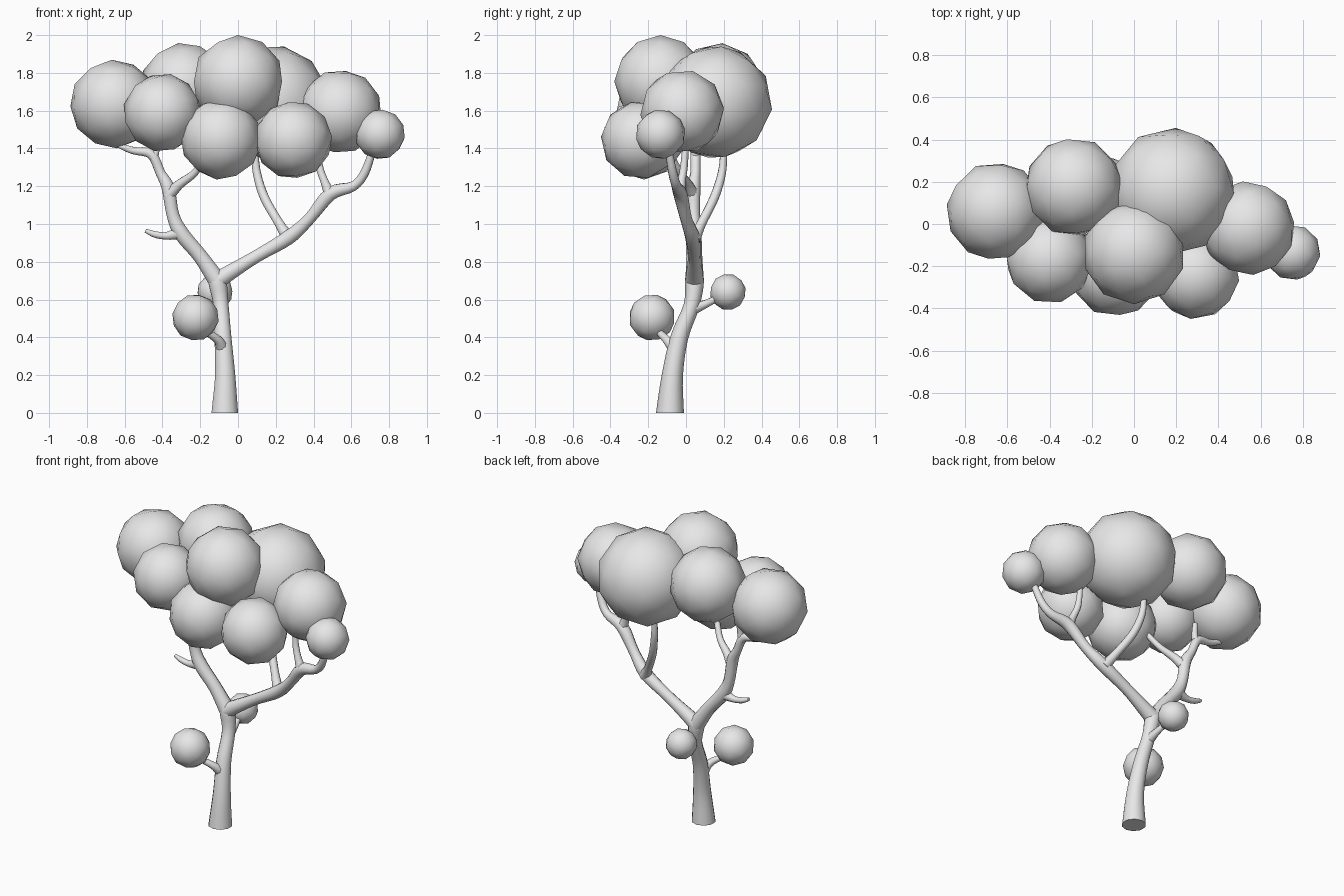
import bpy, bmesh, math, random
from mathutils import Vector, Euler

random.seed(4)
cube = bpy.data.objects.get("Cube")
if cube:
    bpy.data.objects.remove(cube, do_unlink=True)

# One plain clay colour for the whole tree
clay = bpy.data.materials.new("light_grey")
clay.use_nodes = True
grey = (0.8, 0.8, 0.8, 1)
clay.diffuse_color = grey
clay.node_tree.nodes["Principled BSDF"].inputs["Base Color"].default_value = grey


def finish(name, bm):
    mesh = bpy.data.meshes.new(name)
    bm.to_mesh(mesh)
    bm.free()
    mesh.materials.append(clay)
    obj = bpy.data.objects.new(name, mesh)
    bpy.context.collection.objects.link(obj)
    bpy.ops.object.select_all(action='DESELECT')
    obj.select_set(True)
    bpy.context.view_layer.objects.active = obj
    bpy.ops.object.shade_smooth_by_angle(angle=math.radians(45))


def spline(points, steps=4):
    """Smooth path through points of x, y, z, radius."""
    pts = [Vector(p) for p in points]
    pts = [2 * pts[0] - pts[1]] + pts + [2 * pts[-1] - pts[-2]]
    out = []
    for a, b, c, d in zip(pts, pts[1:], pts[2:], pts[3:]):
        for i in range(steps):
            t = i / steps
            out.append(0.5 * (2 * b + (c - a) * t + (2 * a - 5 * b + 4 * c - d) * t**2
                              + (3 * b - a - 3 * c + d) * t**3))
    return out + [pts[-2]]


def limb(name, points, flat_base=False, sides=10):
    """Tapered tube with closed ends."""
    path = spline(points)
    bm = bmesh.new()
    rings = []
    side = Vector((0, 1, 0))
    for i, p in enumerate(path):
        ahead = path[min(i + 1, len(path) - 1)].to_3d()
        tangent = (ahead - path[max(i - 1, 0)].to_3d()).normalized()
        if flat_base and i == 0:
            tangent = Vector((0, 0, 1))
        side = (side - tangent * side.dot(tangent)).normalized()
        other = tangent.cross(side)
        ring = []
        for k in range(sides):
            a = math.tau * k / sides
            ring.append(bm.verts.new(p.to_3d() + p.w * (side * math.cos(a) + other * math.sin(a))))
        rings.append(ring)
    for low, high in zip(rings, rings[1:]):
        for k in range(sides):
            n = (k + 1) % sides
            bm.faces.new((low[k], low[n], high[n], high[k]))
    bm.faces.new(rings[0][::-1])
    bm.faces.new(rings[-1])
    finish(name, bm)


def leaf_ball(name, x, y, z, r, turn=True):
    """Coarse round clump of foliage."""
    bm = bmesh.new()
    bmesh.ops.create_icosphere(bm, subdivisions=2, radius=r)
    if turn:
        rot = Euler([random.uniform(0, math.tau) for _ in range(3)]).to_matrix()
        bmesh.ops.rotate(bm, verts=bm.verts, matrix=rot)
    bmesh.ops.translate(bm, verts=bm.verts, vec=(x, y, z))
    finish(name, bm)


# Trunk and the two main boughs
fork = (-.11, .045, .70, .05)
limb("trunk", [(-.07, -.085, 0, .074), (-.068, -.072, .2, .056), (-.08, -.035, .4, .047),
               (-.09, .03, .57, .042), fork, (-.125, .045, .75, .03)], flat_base=True)
limb("right_bough", [fork, (-.2, .045, .83, .041), (-.3, .04, .95, .042),
                     (-.345, .04, 1.05, .035), (-.37, .04, 1.19, .036), (-.41, .05, 1.27, .027),
                     (-.46, .05, 1.37, .027), (-.56, .05, 1.39, .02), (-.66, .06, 1.43, .014)])
limb("left_bough", [fork, (-.04, .045, .745, .043), (.1, .045, .83, .035), (.27, .035, .93, .04),
                    (.38, 0, 1.03, .032), (.49, -.03, 1.16, .038), (.61, -.05, 1.2, .027),
                    (.67, -.07, 1.27, .024), (.71, -.09, 1.38, .02)])

# Smaller branches and twigs
limb("right_inner_branch", [(-.37, .04, 1.15, .035), (-.31, .01, 1.21, .026),
                            (-.23, -.03, 1.27, .02), (-.17, -.08, 1.36, .018)])
limb("right_tip_branch", [(-.45, .05, 1.34, .025), (-.435, .05, 1.39, .02), (-.43, .06, 1.47, .016)])
limb("right_side_twig", [(-.32, .04, .95, .035), (-.38, .04, .937, .021),
                         (-.44, .04, .945, .018), (-.49, .04, .965, .011)])
limb("left_back_branch", [(.27, .04, .92, .038), (.22, .08, 1.0, .026), (.14, .15, 1.14, .025),
                          (.1, .19, 1.27, .022), (.09, .2, 1.38, .018)])
limb("left_inner_branch", [(.49, -.03, 1.15, .036), (.46, -.025, 1.22, .023),
                           (.43, -.01, 1.31, .02), (.42, 0, 1.45, .016)])
limb("front_twig", [(-.08, -.05, .33, .04), (-.105, -.1, .385, .024), (-.17, -.145, .43, .018)])
limb("back_twig", [(-.09, .03, .55, .036), (-.095, .1, .575, .022), (-.115, .18, .615, .017)])

# Foliage crown
leaf_ball("crown_top", 0, -.135, 1.755, .245, turn=False)
leaf_ball("crown_far_right", -.655, .06, 1.635, .235)
leaf_ball("crown_back_right", -.285, .175, 1.725, .235)
leaf_ball("crown_back", .18, .155, 1.645, .303)
leaf_ball("crown_left", .54, -.02, 1.595, .224)
leaf_ball("crown_far_left", .752, -.135, 1.475, .133)
leaf_ball("crown_front_right", -.4, -.17, 1.59, .208)
leaf_ball("crown_front", -.09, -.225, 1.45, .216)
leaf_ball("crown_front_left", .293, -.245, 1.445, .207)

# Low foliage on the trunk
leaf_ball("low_front_foliage", -.225, -.18, .505, .124)
leaf_ball("low_back_foliage", -.122, .222, .64, .096)
